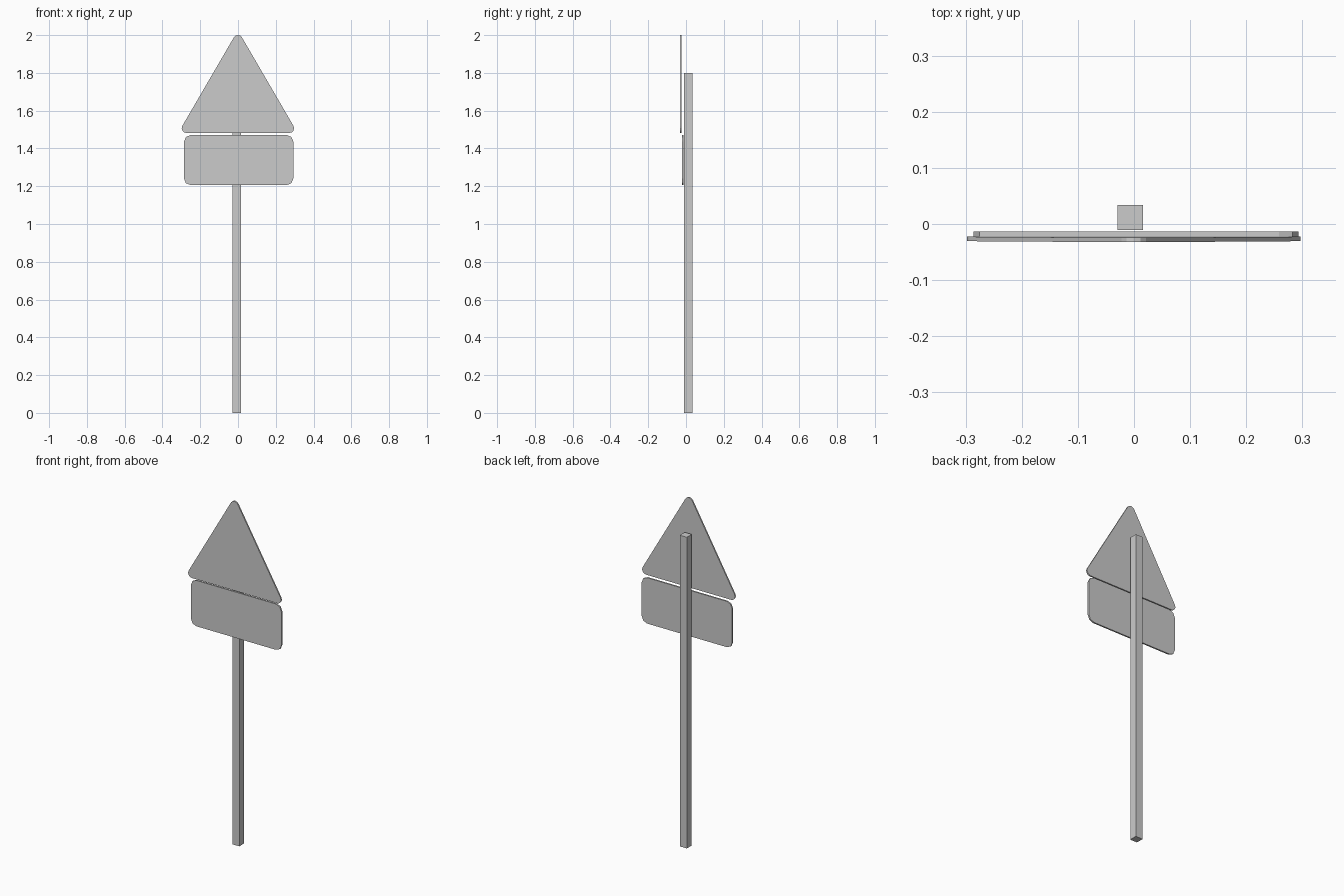
import bpy, bmesh
from math import sin, cos, radians

if "Cube" in bpy.data.objects:
    bpy.data.objects.remove(bpy.data.objects["Cube"])


def arc(cx, cz, r, start, sweep, steps):
    """Points of one rounded corner in the XZ plane."""
    return [(cx + r * cos(radians(start + sweep * i / steps)),
             cz + r * sin(radians(start + sweep * i / steps)))
            for i in range(steps + 1)]


def plate(name, outline, y_front, y_back, lean=0.0):
    """Extrude an XZ outline along Y; lean moves the upper end forward."""
    z_low = min(z for _, z in outline)
    z_high = max(z for _, z in outline)
    bm = bmesh.new()
    rings = []
    for y in (y_front, y_back):
        rings.append([bm.verts.new((x, y - lean * (z - z_low) / (z_high - z_low), z))
                      for x, z in outline])
    front, back = rings
    bm.faces.new(front)
    bm.faces.new(back[::-1])
    n = len(outline)
    for i in range(n):
        j = (i + 1) % n
        bm.faces.new((front[i], back[i], back[j], front[j]))
    bmesh.ops.recalc_face_normals(bm, faces=bm.faces)
    mesh = bpy.data.meshes.new(name)
    bm.to_mesh(mesh)
    bm.free()
    obj = bpy.data.objects.new(name, mesh)
    bpy.context.collection.objects.link(obj)
    return obj


# Square post
plate("post", [(-0.029, 0), (0.016, 0), (0.016, 1.8), (-0.029, 1.8)], -0.011, 0.034)

# Triangular warning plate with rounded corners
r = 0.025
left, right, low, high = -0.298, 0.297, 1.482, 2.0
triangle = (arc((left + right) / 2, high - r, r, 30, 120, 4)
            + arc(left + r, low + r, r, 150, 120, 4)
            + arc(right - r, low + r, r, 270, 120, 4))
plate("triangle_plate", triangle, -0.0305, -0.0225, lean=0.002)

# Rectangular plate with rounded corners
r = 0.035
left, right, low, high = -0.286, 0.293, 1.206, 1.471
rectangle = (arc(right - r, high - r, r, 0, 90, 2)
             + arc(left + r, high - r, r, 90, 90, 2)
             + arc(left + r, low + r, r, 180, 90, 2)
             + arc(right - r, low + r, r, 270, 90, 2))
plate("rectangle_plate", rectangle, -0.0222, -0.0135)
